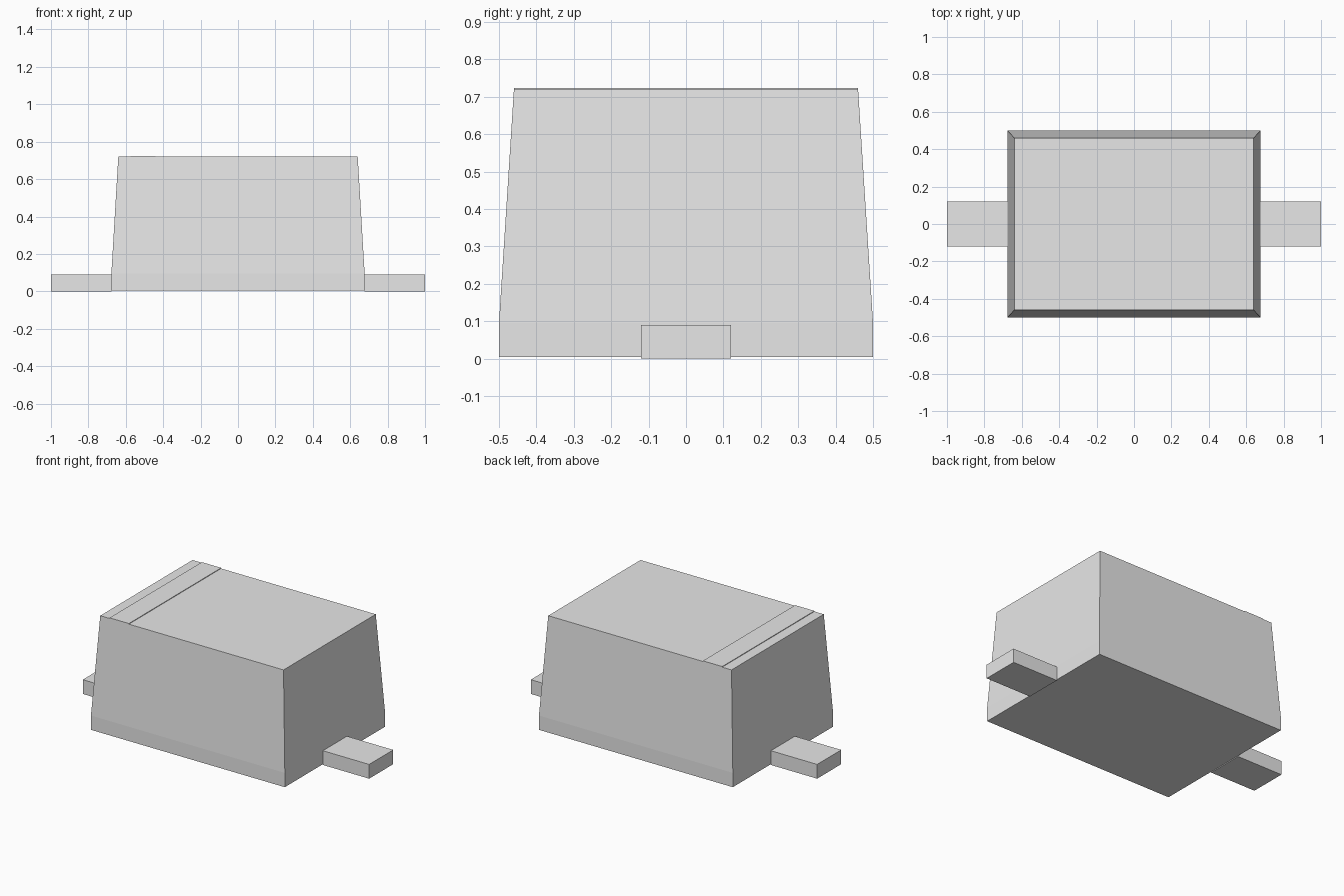
import bpy
import bmesh

cube = bpy.data.objects.get("Cube")
if cube:
    bpy.data.objects.remove(cube, do_unlink=True)

grey = bpy.data.materials.new("light_grey")
grey.use_nodes = True
colour = (0.8, 0.8, 0.8, 1)
grey.diffuse_color = colour
grey.node_tree.nodes["Principled BSDF"].inputs["Base Color"].default_value = colour


def add_part(name, bm):
    bmesh.ops.recalc_face_normals(bm, faces=bm.faces)
    mesh = bpy.data.meshes.new(name)
    bm.to_mesh(mesh)
    bm.free()
    mesh.materials.append(grey)
    obj = bpy.data.objects.new(name, mesh)
    bpy.context.collection.objects.link(obj)


def loft(name, sections):
    """Stack rectangles given as (x0, x1, half depth, z) and cap the ends."""
    bm = bmesh.new()
    rings = [[bm.verts.new(p) for p in
              ((x0, -y, z), (x1, -y, z), (x1, y, z), (x0, y, z))]
             for x0, x1, y, z in sections]
    bm.faces.new(rings[0])
    bm.faces.new(rings[-1])
    for low, high in zip(rings, rings[1:]):
        for i in range(4):
            j = (i + 1) % 4
            bm.faces.new((low[i], low[j], high[j], high[i]))
    add_part(name, bm)


# Moulded body: short upright base, then tapered walls
wide, narrow = 0.677, 0.64
loft("body", [(-wide, wide, 0.5, 0.005),
              (-wide, wide, 0.5, 0.095),
              (-narrow, narrow, 0.46, 0.72)])

# Thin raised band across the top
loft("polarity_band", [(-0.575, -0.44, 0.46, 0.718),
                       (-0.575, -0.44, 0.46, 0.724)])

# Flat leads at both ends
for name, x0, x1 in (("right_lead", -1, -wide), ("left_lead", wide, 1)):
    loft(name, [(x0, x1, 0.12, 0), (x0, x1, 0.12, 0.09)])
